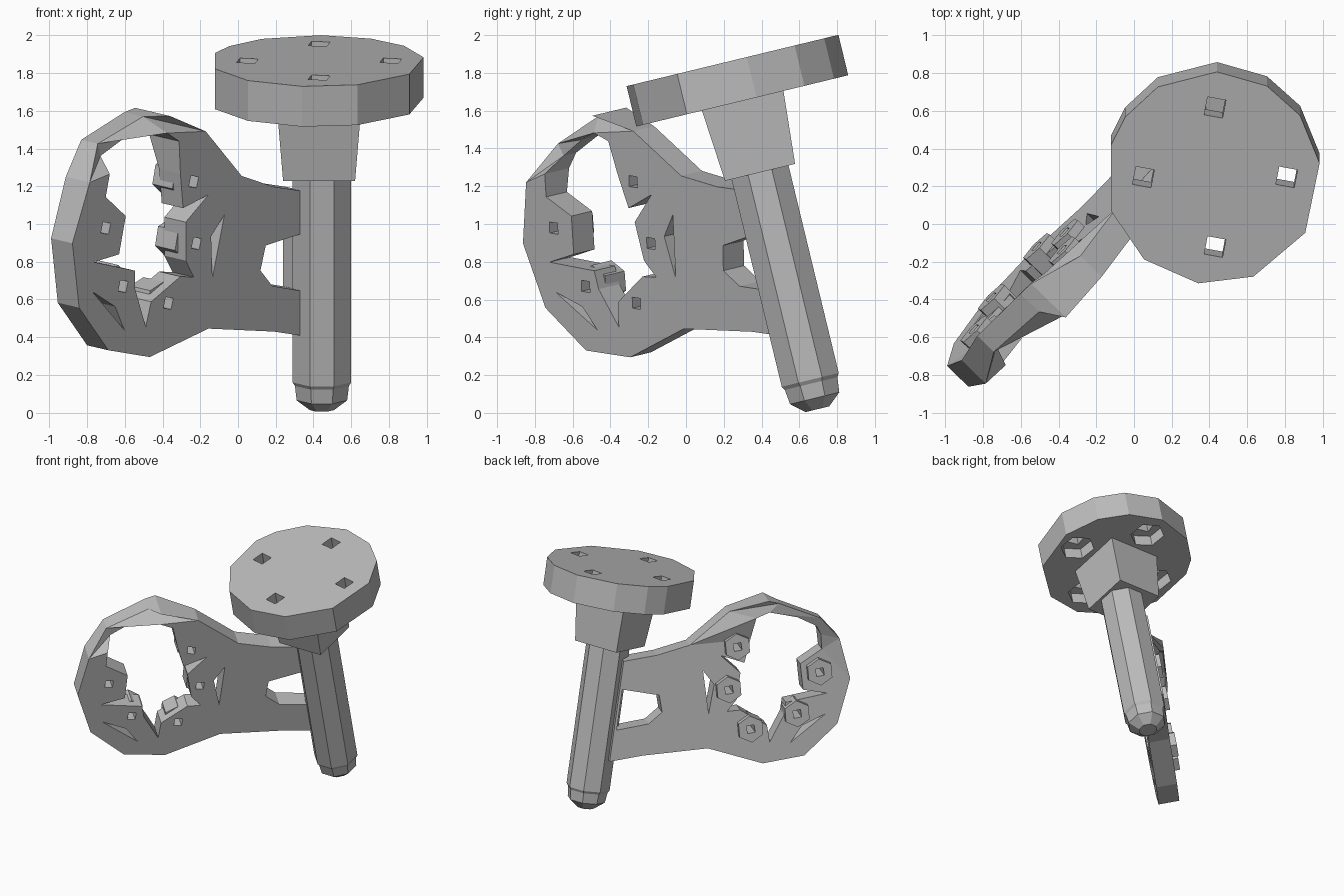
import bpy, bmesh
from math import sin, cos, pi, radians
from mathutils import Matrix

cube = bpy.data.objects.get("Cube")
if cube:
    bpy.data.objects.remove(cube)

grey = bpy.data.materials.new("plain_grey")
grey.use_nodes = True
COLOUR = (0.5, 0.5, 0.5, 1)
grey.diffuse_color = COLOUR
grey.node_tree.nodes["Principled BSDF"].inputs["Base Color"].default_value = COLOUR

# Everything is built around an upright post, then leaned forward
LEAN = Matrix.Translation((0.43, 0.70, 0)) @ Matrix.Rotation(radians(13.6), 4, 'X')
PLATE = LEAN @ Matrix.Rotation(radians(45), 4, 'Z') @ Matrix.Rotation(radians(90), 4, 'X')


def finish(name, bm, matrix):
    bmesh.ops.remove_doubles(bm, verts=bm.verts, dist=0.0005)
    bmesh.ops.recalc_face_normals(bm, faces=bm.faces)
    bm.transform(matrix)
    mesh = bpy.data.meshes.new(name)
    bm.to_mesh(mesh)
    bm.free()
    mesh.materials.append(grey)
    obj = bpy.data.objects.new(name, mesh)
    bpy.context.collection.objects.link(obj)


def ngon(cx, cy, r, n, phase=0.0):
    return [(cx + r * cos(phase + 2 * pi * i / n), cy + r * sin(phase + 2 * pi * i / n))
            for i in range(n)]


def prism(name, loops, low, high, matrix, shape=None):
    """Extrude an outline with holes from low to high."""
    curve = bpy.data.curves.new(name, 'CURVE')
    curve.dimensions = '2D'
    curve.fill_mode = 'BOTH'
    curve.extrude = (high - low) / 2
    for loop in loops:
        spline = curve.splines.new('POLY')
        spline.points.add(len(loop) - 1)
        for point, (x, y) in zip(spline.points, loop):
            point.co = (x, y, 0, 1)
        spline.use_cyclic_u = True
    temp = bpy.data.objects.new(name + "_outline", curve)
    bpy.context.collection.objects.link(temp)
    graph = bpy.context.evaluated_depsgraph_get()
    mesh = bpy.data.meshes.new_from_object(temp.evaluated_get(graph))
    bpy.data.objects.remove(temp)
    bm = bmesh.new()
    bm.from_mesh(mesh)
    bpy.data.meshes.remove(mesh)
    bpy.data.curves.remove(curve)
    for v in bm.verts:
        v.co.z += (low + high) / 2
        if shape:
            shape(v)
    for f in bm.faces:
        f.smooth = False
        f.material_index = 0
    finish(name, bm, matrix)


def stack(name, rings, sides, phase, shift=0.0):
    """Join rings of (radius, height) into a faceted solid."""
    bm = bmesh.new()
    rows = [[bm.verts.new((x, y, z)) for x, y in ngon(shift, 0, r, sides, phase)]
            for r, z in rings]
    for a, b in zip(rows, rows[1:]):
        for i in range(sides):
            j = (i + 1) % sides
            bm.faces.new((a[i], a[j], b[j], b[i]))
    bm.faces.new(rows[0])
    bm.faces.new(rows[-1])
    finish(name, bm, LEAN)


# Round top flange with an uneven rim: small square holes above, wide sockets below
def bolt_holes(r, sides):
    return [ngon(x, y, r, sides, 0.6) for x, y in ngon(0, 0, 0.38, 4)]


RIM_ANGLES = [8, 36, 60, 88, 121, 145, 162, 198, 230, 262, 292, 329]
rim = [(0.57 * cos(radians(a)) - 0.01, 0.58 * sin(radians(a)) - 0.005) for a in RIM_ANGLES]
prism("flange_top", [rim] + bolt_holes(0.07, 4), 1.79, 1.92, LEAN)
prism("flange_bottom", [rim] + bolt_holes(0.13, 6), 1.70, 1.79, LEAN)

# Square collar and faceted post with a blunt tip
stack("collar", [(0.27, 1.31), (0.315, 1.71)], 4, pi / 4)
stack("post", [(0.07, 0.02), (0.145, 0.08), (0.155, 0.16), (0.168, 0.18), (0.168, 1.35)],
      8, pi / 8, 0.015)

# Side plate: ring, web and two arms in one outline
outline = [(-0.09, 0.43), (-0.34, 0.50), (-0.83, 0.60), (-1.27, 0.52), (-1.58, 0.61),
           (-1.80, 0.88), (-1.85, 1.24), (-1.72, 1.55), (-1.54, 1.71), (-1.20, 1.80),
           (-1.12, 1.81), (-0.85, 1.68), (-0.58, 1.39), (-0.34, 1.29), (-0.09, 1.22)]
window = [(-0.4, 0.98), (-0.44, 0.85), (-0.35, 0.75), (-0.11, 0.68), (-0.11, 1.0)]
opening = [(-1.52, 1.64), (-1.36, 1.70), (-1.14, 1.72), (-1.05, 1.66), (-1.04, 1.48),
           (-1.02, 1.29), (-0.83, 1.33), (-1.0, 1.21), (-1.0, 1.0), (-0.94, 0.90),
           (-1.04, 0.92), (-1.26, 0.82), (-1.3, 0.69), (-1.38, 0.91), (-1.38, 1.01),
           (-1.69, 1.11), (-1.5, 1.12), (-1.45, 1.32), (-1.6, 1.45), (-1.57, 1.57)]
sliver = [(-0.71, 1.20), (-0.80, 0.87), (-0.81, 1.10)]
notch = [(-1.70, 0.95), (-1.53, 0.84), (-1.46, 0.70)]


def shape_crown(v):
    """The crown of the ring is set back: shallower in front, deeper behind."""
    rise = min(max((v.co.y - 1.5) / 0.25, 0), 1)
    if v.co.z < -0.1:
        if v.co.x < -1.0:
            v.co.z -= 0.1 * rise
    elif -1.6 < v.co.x < -1.18 and v.co.y > 1.6:
        v.co.z -= 0.12


bosses = {"upper_inner": (-0.94, 1.42), "outer": (-1.60, 1.28), "middle": (-0.92, 1.08),
          "lower_outer": (-1.47, 0.94), "lower_inner": (-1.13, 0.79)}
holes = [ngon(u, h, 0.042, 4, 0.5) for u, h in bosses.values()]
prism("side_plate", [outline, window, opening, sliver, notch] + holes,
      -0.16, 0.0, PLATE, shape_crown)

# Pierced bosses standing proud of the back of the ring
for (key, (u, h)), hole in zip(bosses.items(), holes):
    prism(key + "_boss", [ngon(u, h, 0.105, 6, 0.3), hole], -0.21, -0.06, PLATE)
